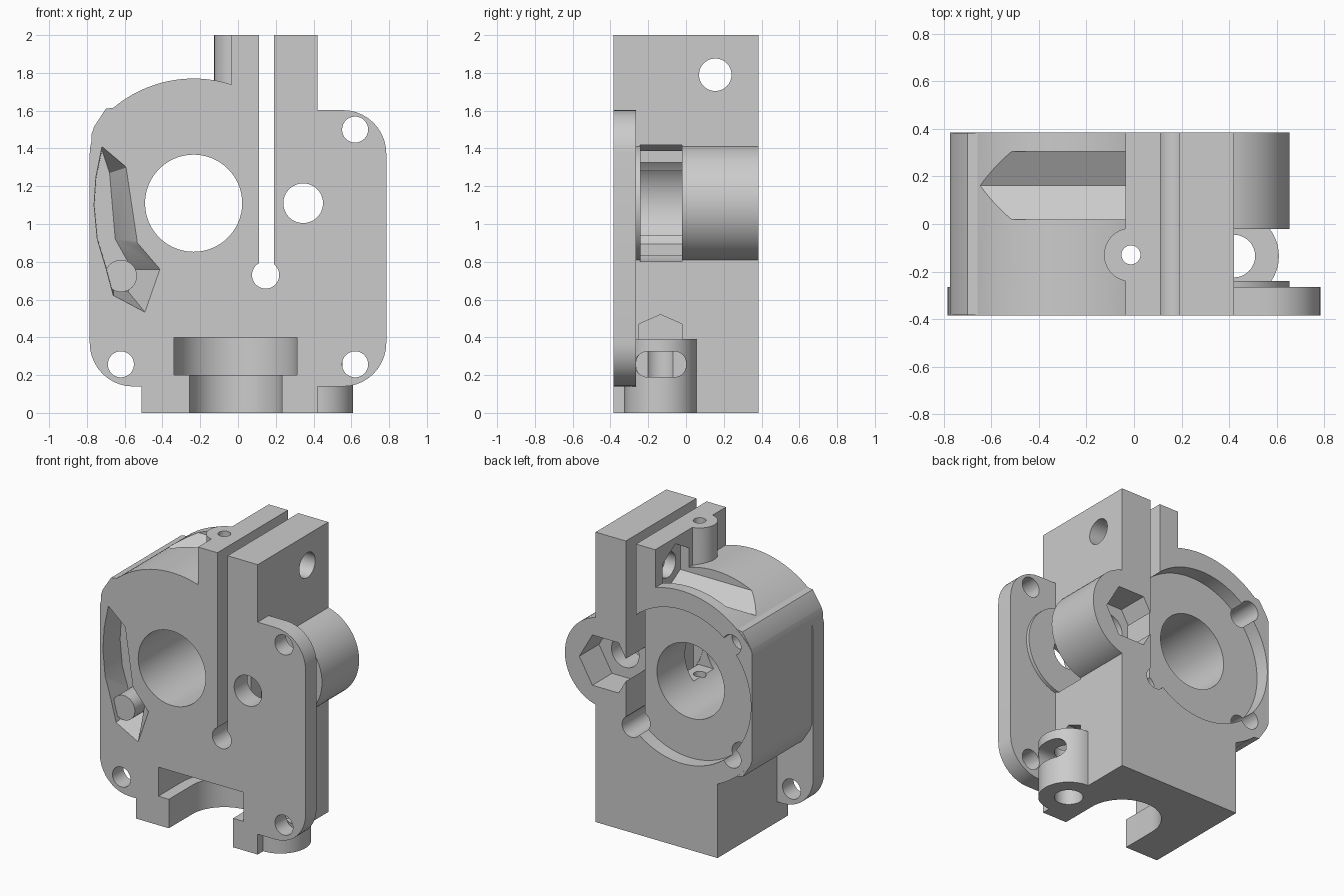
import bpy, bmesh, math
from mathutils import Vector

if "Cube" in bpy.data.objects:
    bpy.data.objects.remove(bpy.data.objects["Cube"])

mat = bpy.data.materials.new("plain_grey")
mat.diffuse_color = (0.6, 0.6, 0.6, 1)
mat.use_nodes = True
mat.node_tree.nodes["Principled BSDF"].inputs["Base Color"].default_value = mat.diffuse_color


def loft(name, a, b):
    """Closed solid between two matching loops of 3D points."""
    bm = bmesh.new()
    va = [bm.verts.new(p) for p in a]
    vb = [bm.verts.new(p) for p in b]
    n = len(va)
    bm.faces.new(va)
    bm.faces.new(vb[::-1])
    for i in range(n):
        bm.faces.new((va[i], vb[i], vb[(i + 1) % n], va[(i + 1) % n]))
    bmesh.ops.recalc_face_normals(bm, faces=bm.faces)
    me = bpy.data.meshes.new(name)
    bm.to_mesh(me)
    bm.free()
    me.materials.append(mat)
    ob = bpy.data.objects.new(name, me)
    bpy.context.collection.objects.link(ob)
    return ob


def prism(name, pts, lo, hi, axis='y'):
    """Extrude a 2D profile along an axis."""
    put = {'x': lambda p, t: (t, p[0], p[1]),
           'y': lambda p, t: (p[0], t, p[1]),
           'z': lambda p, t: (p[0], p[1], t)}[axis]
    return loft(name, [put(p, lo) for p in pts], [put(p, hi) for p in pts])


def circle(c, r, n=64, start=0.0):
    return [(c[0] + r * math.cos(start + 2 * math.pi * i / n),
             c[1] + r * math.sin(start + 2 * math.pi * i / n)) for i in range(n)]


def cyl(name, c, r, lo, hi, axis='y', n=64, start=0.0):
    return prism(name, circle(c, r, n, start), lo, hi, axis)


def box(name, x0, x1, y0, y1, z0, z1):
    return prism(name, [(x0, z0), (x1, z0), (x1, z1), (x0, z1)], y0, y1)


def rounded(x0, x1, z0, z1, r, n=10):
    pts = []
    for k, (cx, cz) in enumerate([(x1 - r, z1 - r), (x0 + r, z1 - r),
                                  (x0 + r, z0 + r), (x1 - r, z0 + r)]):
        for i in range(n + 1):
            a = math.pi / 2 * (k + i / n)
            pts.append((cx + r * math.cos(a), cz + r * math.sin(a)))
    return pts


def combine(target, tool, op):
    m = target.modifiers.new(op, 'BOOLEAN')
    m.operation, m.object, m.solver = op, tool, 'EXACT'
    bpy.context.view_layer.update()
    me = bpy.data.meshes.new_from_object(
        target.evaluated_get(bpy.context.evaluated_depsgraph_get()))
    target.modifiers.clear()
    target.data = me
    bpy.data.objects.remove(tool)


F, B = -0.385, 0.385
BORE = (-0.235, 1.11)
IDLER = (0.345, 1.11)
PATH = (-0.013, -0.13)
LUG = (0.42, -0.135)

# Central block with the clamp walls, and the round gear housing
body = box("extruder_body", -0.51, 0.42, F, B, 0, 1.1)
housing = [(max(x, -0.775), z) for x, z in circle(BORE, 0.66, 128)]
adds = [
    box("clamp_walls", -0.035, 0.42, F, B, 1.0, 2.0),
    prism("gear_housing", housing, F, B),
    cyl("filament_boss", PATH, 0.113, 1.5, 2.0, 'z'),
]
# Screw ears on the housing, mirrored above and below the bore
for s in (1, -1):
    ear = [(-0.5, 0.3), (-0.775, 0.3), (-0.765, 0.4), (-0.70, 0.5),
           (-0.63, 0.51), (-0.5, 0.5)]
    adds.append(prism("ear", [(x, BORE[1] + s * z) for x, z in ear], F + 0.002, B - 0.002))
for a in adds:
    combine(body, a, 'UNION')

# Bearing pocket, open to the side and into the bore
combine(body, cyl("bearing_pocket", IDLER, 0.318, -0.243, -0.02), 'DIFFERENCE')
combine(body, box("bore_window", -0.1, 0.2, -0.243, -0.02, 0.94, 1.28), 'DIFFERENCE')

# Mounting plate, bearing washer, idler hub and screw lug
for a in [prism("mounting_plate", rounded(-0.785, 0.785, 0.14, 1.603, 0.23), F, -0.265),
          cyl("bearing_washer", IDLER, 0.31, -0.30, -0.241),
          cyl("idler_hub", IDLER, 0.31, -0.02, B),
          cyl("screw_lug", LUG, 0.19, 0, 0.39, 'z')]:
    combine(body, a, 'UNION')

cuts = [
    # Main bore and rear gear recess
    cyl("bore", BORE, 0.257, -1, 1, n=96),
    prism("gear_recess", [(min(x, 0.12), z) for x, z in circle(BORE, 0.53, 128)], 0.285, 1),
    # Clamp slot with round relief
    box("slot", 0.112, 0.19, -1, 1, 0.73, 2.2),
    cyl("slot_relief", (0.146, 0.73), 0.072, -1, 1),
    # Idler shaft and hexagonal nut trap
    cyl("idler_shaft", IDLER, 0.105, -1, 1),
    cyl("idler_nut", IDLER, 0.2, 0.17, 1, n=6),
    # Clamp screw with hexagonal trench over the housing
    cyl("clamp_screw", (0.155, 1.79), 0.086, -0.2, 1, 'x'),
    cyl("clamp_trench", (0.162, 1.79), 0.165, -1, 0.03, 'x', 6, math.pi / 2),
    # Filament path
    cyl("filament_path", PATH, 0.04, 0.3, 2.2, 'z', 32),
    # Stepped groove for the nozzle holder, open to the front
    cyl("groove_wide", PATH, 0.325, 0.2, 0.4, 'z'),
    box("groove_wide_front", PATH[0] - 0.325, PATH[0] + 0.325, -1, PATH[1], 0.2, 0.4),
    cyl("groove_narrow", PATH, 0.245, -0.1, 0.25, 'z'),
    box("groove_narrow_front", PATH[0] - 0.245, PATH[0] + 0.245, -1, PATH[1], -0.1, 0.25),
    # Lug screw hole, peaked pocket and side slot
    cyl("lug_hole", LUG, 0.09, -0.1, 0.47, 'z', 32),
    prism("lug_pocket", [(-0.25, 0.388), (-0.02, 0.388), (-0.02, 0.47),
                         (-0.135, 0.52), (-0.25, 0.47)], 0.32, 0.7, 'x'),
    prism("lug_slot", rounded(-0.264, 0.0, 0.19, 0.325, 0.06), 0.36, 0.8, 'x'),
]
# Plate screw holes and housing screw holes
for c in [(0.62, 1.5), (0.62, 0.257), (-0.62, 0.257)]:
    cuts.append(cyl("plate_hole", c, 0.069, -1, 0 if c[0] > 0 else 1, n=32))
for z in (0.72, 1.5):
    cuts.append(cyl("ear_hole", (-0.62, z), 0.069, -0.2, 1, n=32))
# Sloping relief in the front left of the plate
front = [(-0.72, 1.41), (-0.752, 1.25), (-0.762, 1.1), (-0.745, 0.92), (-0.70, 0.77),
         (-0.66, 0.62), (-0.49, 0.53), (-0.41, 0.76), (-0.53, 0.9), (-0.59, 1.3)]
back = [(-0.72, 1.39), (-0.75, 1.25), (-0.76, 1.1), (-0.743, 0.92), (-0.70, 0.78),
        (-0.66, 0.66), (-0.58, 0.64), (-0.56, 0.76), (-0.65, 0.92), (-0.68, 1.27)]
cuts.append(loft("plate_relief", [(x, -0.39, z) for x, z in front],
                 [(x, -0.2, z) for x, z in back]))
for c in cuts:
    combine(body, c, 'DIFFERENCE')

# Screw post left standing in the relief
post = cyl("relief_post", (-0.62, 0.725), 0.085, -0.36, -0.15, n=32)

for ob in (body, post):
    bpy.ops.object.select_all(action='DESELECT')
    ob.select_set(True)
    bpy.context.view_layer.objects.active = ob
    bpy.ops.object.shade_smooth_by_angle(angle=math.radians(30))
